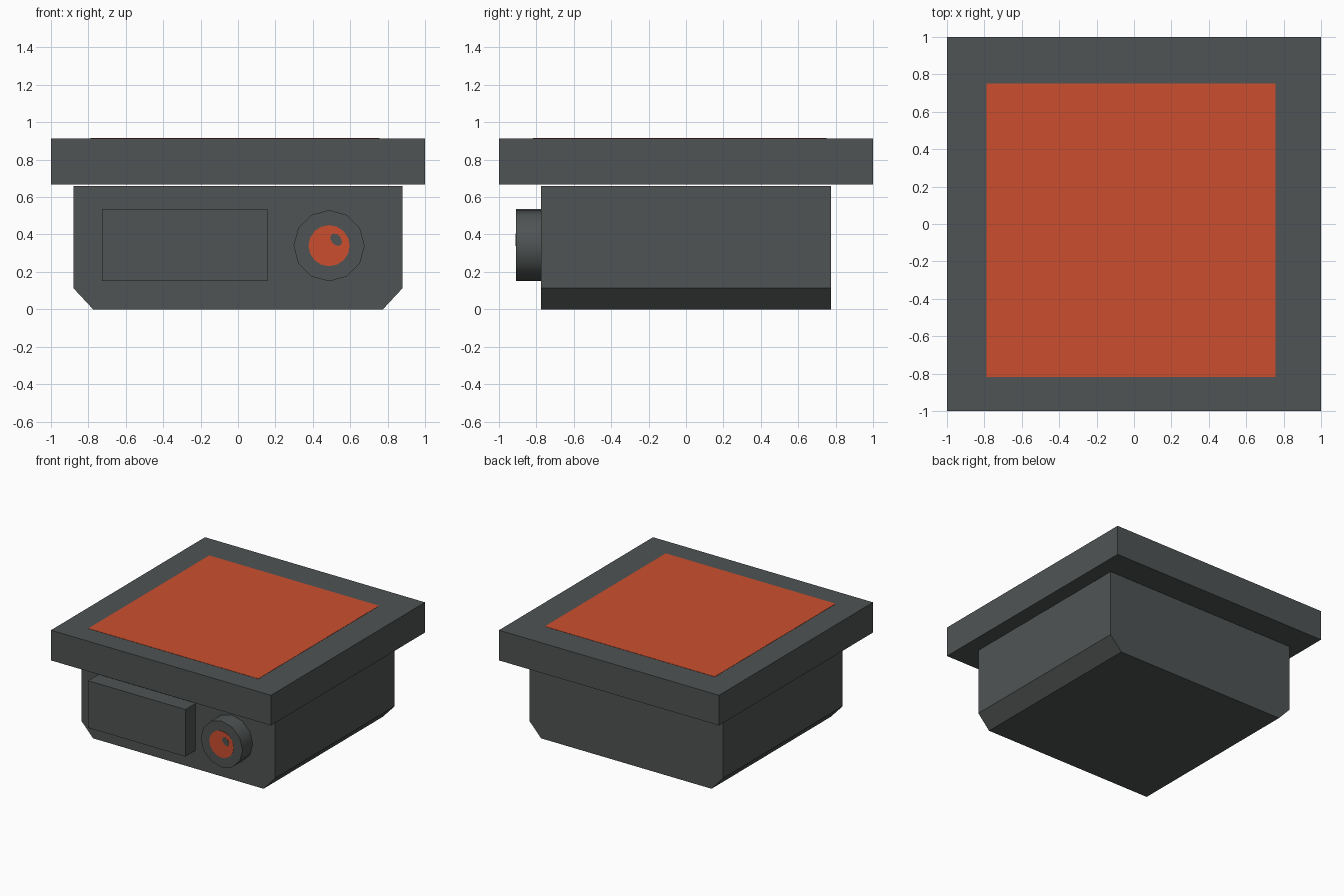
import bpy, bmesh, math

if "Cube" in bpy.data.objects:
    bpy.data.objects.remove(bpy.data.objects["Cube"])


def material(name, rgb):
    m = bpy.data.materials.new(name)
    m.diffuse_color = (*rgb, 1)
    m.use_nodes = True
    m.node_tree.nodes["Principled BSDF"].inputs["Base Color"].default_value = m.diffuse_color
    return m


GRAY = material("dark gray", (0.08, 0.088, 0.088))
ORANGE = material("burnt orange", (0.60, 0.078, 0.028))


def prism(name, profile, y0, y1, mat):
    """Extrude an (x, z) profile along y from y0 to y1."""
    bm = bmesh.new()
    face = bm.faces.new([bm.verts.new((x, y0, z)) for x, z in profile])
    ext = bmesh.ops.extrude_face_region(bm, geom=[face])
    verts = [g for g in ext["geom"] if isinstance(g, bmesh.types.BMVert)]
    bmesh.ops.translate(bm, verts=verts, vec=(0, y1 - y0, 0))
    bmesh.ops.recalc_face_normals(bm, faces=bm.faces)
    mesh = bpy.data.meshes.new(name)
    bm.to_mesh(mesh)
    bm.free()
    mesh.materials.append(mat)
    obj = bpy.data.objects.new(name, mesh)
    bpy.context.collection.objects.link(obj)
    return obj


def rect(x0, x1, z0, z1):
    return [(x0, z0), (x1, z0), (x1, z1), (x0, z1)]


def ellipse(cx, cz, rx, rz, sides, tilt=0):
    pts = []
    for i in range(sides):
        a = 2 * math.pi * i / sides
        u, v = rx * math.cos(a), rz * math.sin(a)
        pts.append((cx + u * math.cos(tilt) - v * math.sin(tilt),
                    cz + u * math.sin(tilt) + v * math.cos(tilt)))
    return pts


# Body with chamfered lower side edges
half = [(0.775, 0), (0.88, 0.113), (0.88, 0.66)]
prism("body", half + [(-x, z) for x, z in reversed(half)], -0.775, 0.775, GRAY)

# Overhanging lid and its orange top panel
prism("lid", rect(-1, 1, 0.666, 0.914), -1, 1, GRAY)
prism("lid_panel", rect(-0.788, 0.757, 0.912, 0.916), -0.818, 0.752, ORANGE)

# Raised front plate
prism("front_plate", rect(-0.727, 0.158, 0.15, 0.537), -0.908, -0.775, GRAY)

# Round knob with smooth rim
knob = prism("knob", ellipse(0.487, 0.34, 0.19, 0.19, 12), -0.908, -0.775, GRAY)
bpy.context.view_layer.objects.active = knob
knob.select_set(True)
bpy.ops.object.shade_smooth_by_angle(angle=math.radians(40))

# Orange lamp disc and its small tilted spot
prism("lamp_disc", ellipse(0.487, 0.34, 0.11, 0.11, 16), -0.910, -0.906, ORANGE)
prism("lamp_spot", ellipse(0.525, 0.372, 0.037, 0.026, 12, math.radians(-50)),
      -0.912, -0.908, GRAY)
